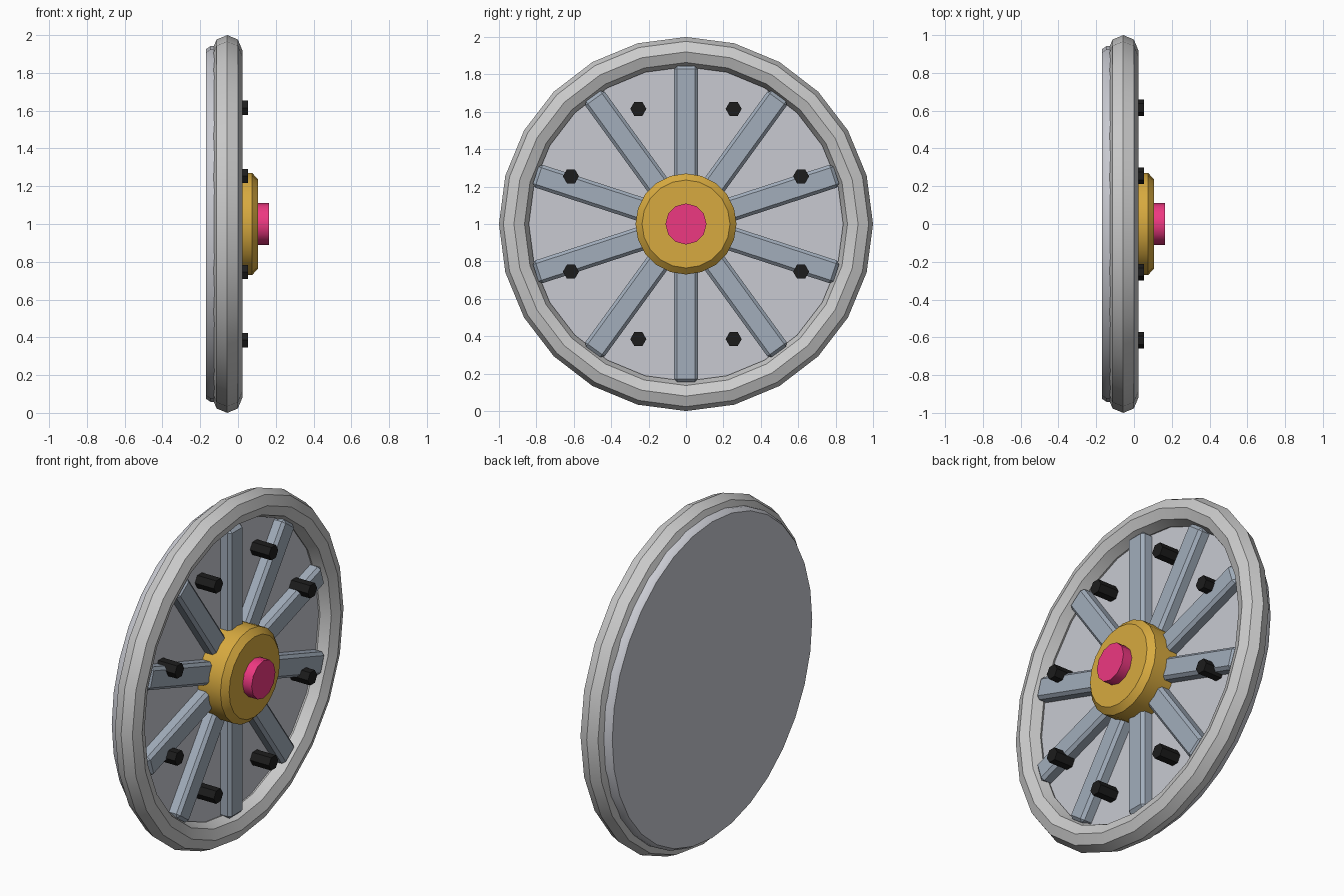
import bpy, bmesh
from math import sin, cos, pi, radians
from mathutils import Matrix, Vector

if "Cube" in bpy.data.objects:
    bpy.data.objects.remove(bpy.data.objects["Cube"])


def material(name, rgb):
    m = bpy.data.materials.new(name)
    m.diffuse_color = (*rgb, 1)
    m.use_nodes = True
    m.node_tree.nodes["Principled BSDF"].inputs["Base Color"].default_value = m.diffuse_color
    return m


GOLD = material("gold", (0.68, 0.40, 0.05))
PINK = material("pink", (0.85, 0.04, 0.22))
BLACK = material("black", (0.012, 0.012, 0.012))
STEEL = material("steel_blue", (0.36, 0.42, 0.50))
PALE = material("pale_grey", (0.58, 0.59, 0.64))


def finish(name, bm, mat=None):
    bmesh.ops.recalc_face_normals(bm, faces=bm.faces)
    me = bpy.data.meshes.new(name)
    bm.to_mesh(me)
    bm.free()
    ob = bpy.data.objects.new(name, me)
    bpy.context.collection.objects.link(ob)
    if mat:
        me.materials.append(mat)
    bpy.ops.object.select_all(action='DESELECT')
    ob.select_set(True)
    bpy.context.view_layer.objects.active = ob
    bpy.ops.object.shade_smooth_by_angle(angle=radians(35))
    return ob


def lathe(name, profile, sides, mat=None, closed=False, centre=(0, 1), phase=0):
    """Spin (x, radius) points about an axis parallel to x."""
    bm = bmesh.new()
    rings = []
    for k in range(sides):
        a = 2 * pi * k / sides + phase
        rings.append([bm.verts.new((x, centre[0] + r * cos(a), centre[1] + r * sin(a)))
                      for x, r in profile])
    n = len(profile)
    for k in range(sides):
        p, q = rings[k], rings[(k + 1) % sides]
        for i in range(n if closed else n - 1):
            j = (i + 1) % n
            bm.faces.new((p[i], p[j], q[j], q[i]))
    if not closed:
        bm.faces.new([r[0] for r in rings])
        bm.faces.new([r[-1] for r in rings])
    return finish(name, bm, mat)


# Outer rim: ring with an octagonal section
section = [(-0.057 + 0.08 * sin(i * pi / 4), 0.92 + 0.08 * cos(i * pi / 4)) for i in range(8)]
lathe("rim", section, 24, closed=True)

# Solid backing disc
lathe("backing_disc", [(-0.17, 0.925), (-0.145, 0.942), (-0.07, 0.942), (-0.07, 0.90)],
      32, PALE)

# Ten spokes with chamfered edges
for k in range(10):
    bm = bmesh.new()
    bmesh.ops.create_cube(bm, size=1)
    bmesh.ops.scale(bm, vec=(0.10, 0.128, 0.745), verts=bm.verts)
    bmesh.ops.bevel(bm, geom=bm.edges[:], offset=0.017, segments=1, affect='EDGES')
    bmesh.ops.translate(bm, vec=(-0.055, 0, 0.4725), verts=bm.verts)
    bmesh.ops.rotate(bm, cent=(0, 0, 0), verts=bm.verts,
                     matrix=Matrix.Rotation(2 * pi * k / 10, 3, 'X'))
    bmesh.ops.translate(bm, vec=Vector((0, 0, 1)), verts=bm.verts)
    finish(f"spoke_{k + 1}", bm, STEEL)

# Hub and centre cap
lathe("hub", [(-0.10, 0.27), (0.075, 0.27), (0.107, 0.235)], 20, GOLD)
lathe("centre_cap", [(0.06, 0.11), (0.165, 0.11)], 12, PINK)

# Eight hexagonal bolts
for k in range(8):
    a = pi / 8 + k * pi / 4
    lathe(f"bolt_{k + 1}", [(-0.09, 0.043), (0.052, 0.043)], 6, BLACK,
          centre=(0.666 * cos(a), 1 + 0.666 * sin(a)))
